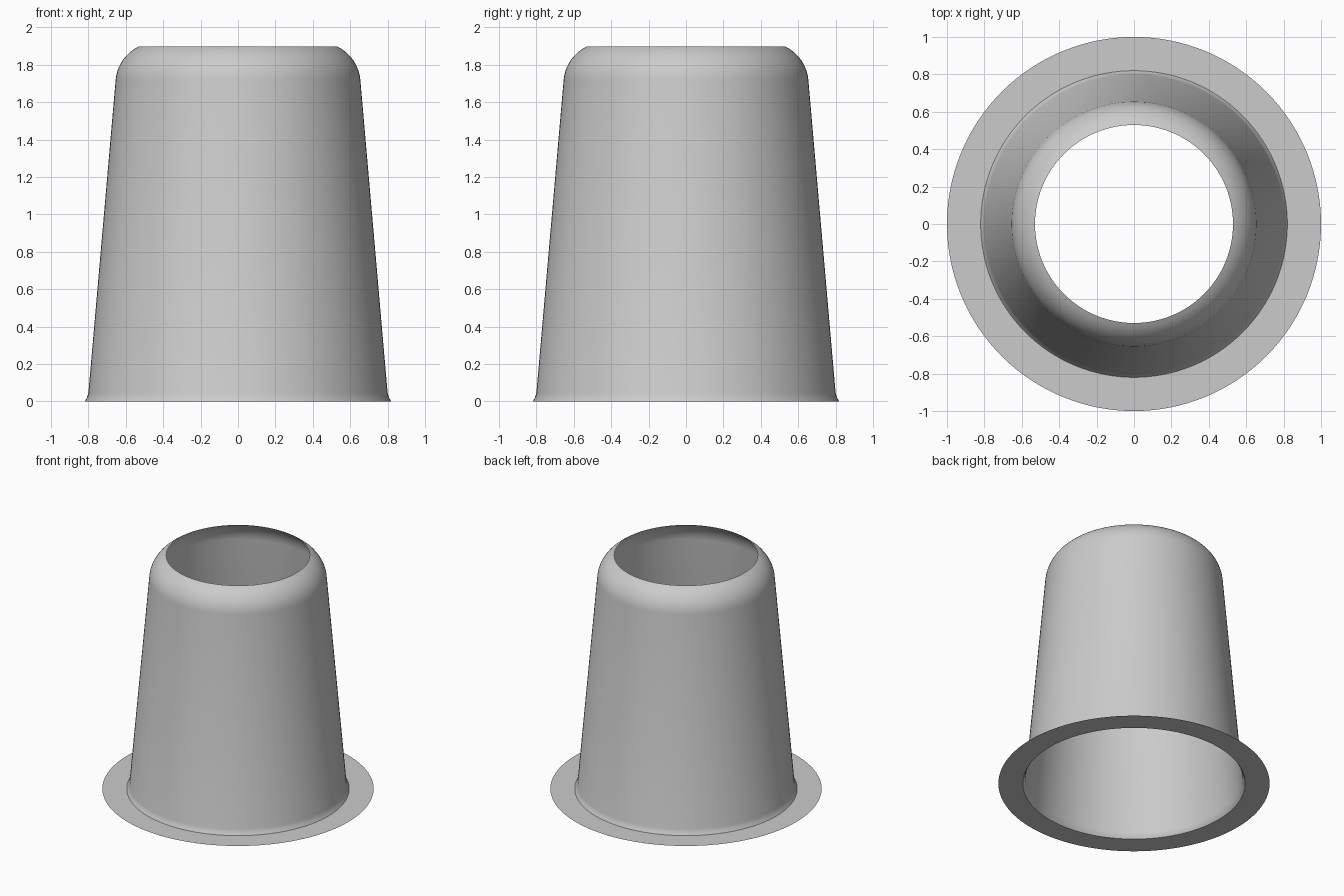
import bpy
import bmesh
from math import cos, sin, pi, radians

cube = bpy.data.objects.get("Cube")
if cube:
    bpy.data.objects.remove(cube, do_unlink=True)

SIDES = 128

grey = bpy.data.materials.new("plain grey")
grey.use_nodes = True
colour = (0.6, 0.6, 0.6, 1)
grey.diffuse_color = colour
grey.node_tree.nodes["Principled BSDF"].inputs["Base Color"].default_value = colour


def lathe(name, profile):
    """Open surface of revolution around z from (radius, height) points."""
    bm = bmesh.new()
    rings = [[bm.verts.new((r * cos(2 * pi * i / SIDES), r * sin(2 * pi * i / SIDES), z))
              for i in range(SIDES)] for r, z in profile]
    for low, high in zip(rings, rings[1:]):
        for i in range(SIDES):
            j = (i + 1) % SIDES
            bm.faces.new((low[i], low[j], high[j], high[i]))
    mesh = bpy.data.meshes.new(name)
    bm.to_mesh(mesh)
    bm.free()
    mesh.materials.append(grey)
    obj = bpy.data.objects.new(name, mesh)
    bpy.context.collection.objects.link(obj)
    bpy.ops.object.select_all(action='DESELECT')
    obj.select_set(True)
    bpy.context.view_layer.objects.active = obj
    bpy.ops.object.shade_smooth_by_angle(angle=radians(40))
    return obj


# Flat paper-thin ring around the foot
lathe("base_flange", [(1.0, 0), (0.82, 0)])

# Tapered sleeve: small flare at the foot, rounded shoulder, open top
foot = [(0.82, 0), (0.808, 0.02), (0.80, 0.045)]
steps = 10
shoulder = []
for k in range(steps + 1):
    a = radians(5 + 59.6 * k / steps)
    shoulder.append((0.435 + 0.22 * cos(a), 1.70 + 0.22 * sin(a)))
lathe("tapered_sleeve", foot + shoulder)
